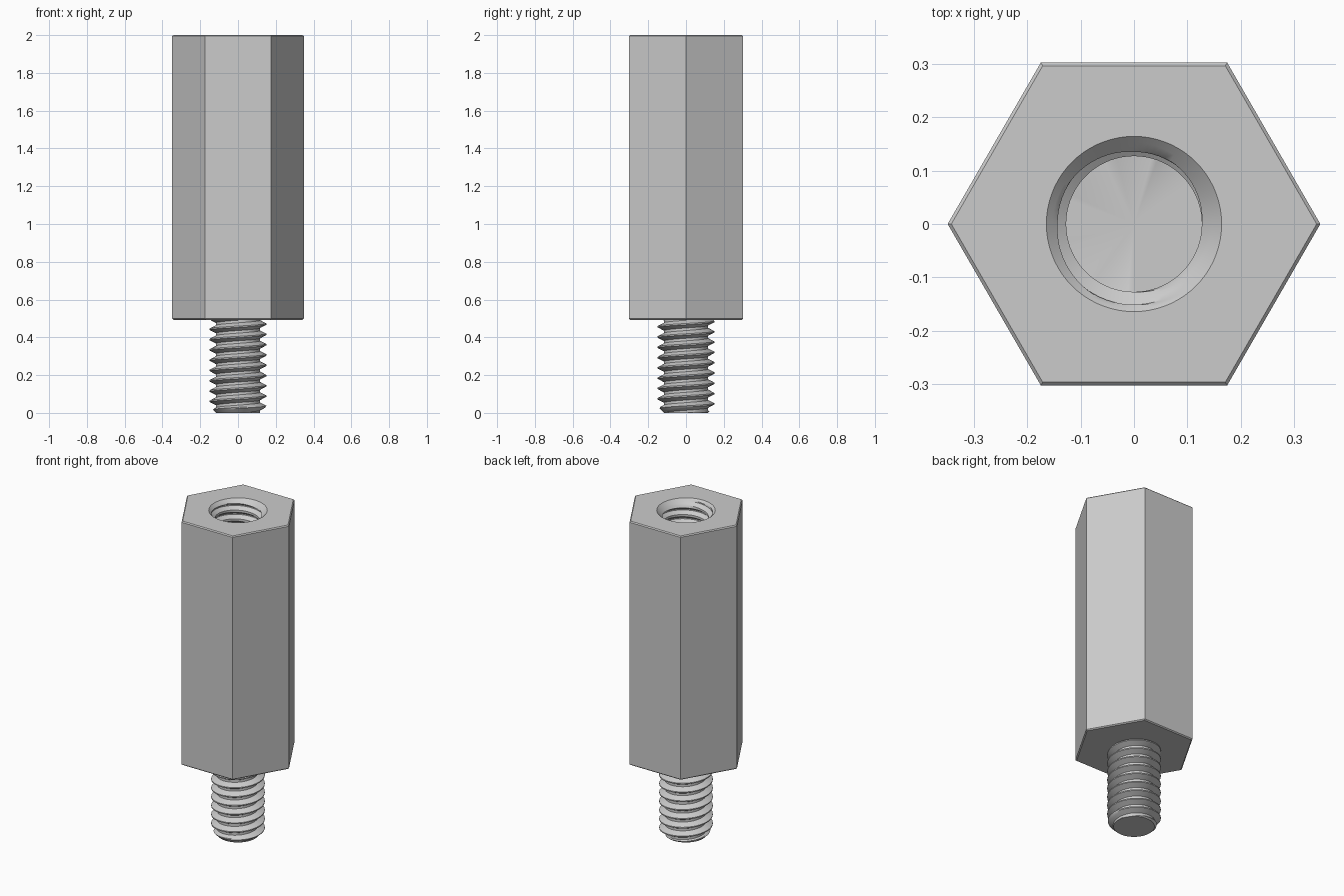
import bpy, bmesh, math

cube = bpy.data.objects.get("Cube")
if cube:
    bpy.data.objects.remove(cube)

SIDES = 72            # points around every ring, a multiple of six
PITCH = 0.0545
BODY_LOW, BODY_TOP = 0.493, 2.0
FLAT = 0.302          # centre to flat of the hexagon
BEVEL = 0.006
BORE_FLOOR, BORE_MOUTH = 1.2, 0.164

metal = bpy.data.materials.new("plain grey metal")
metal.use_nodes = True
grey = (0.6, 0.6, 0.6, 1)
metal.diffuse_color = grey
metal.node_tree.nodes["Principled BSDF"].inputs["Base Color"].default_value = grey


def skin(name, rows, point, flip=False):
    """Skin a grid whose point(row, angle) returns a radius and a height."""
    bm = bmesh.new()
    grid = []
    for row in range(rows):
        ring = []
        for i in range(SIDES + 1):
            a = math.tau * i / SIDES
            r, z = point(row, a)
            ring.append(bm.verts.new((r * math.cos(a), r * math.sin(a), z)))
        grid.append(ring)
    for low, high in zip(grid, grid[1:]):
        for i in range(SIDES):
            quad = [low[i], low[i + 1], high[i + 1], high[i]]
            bm.faces.new(quad[::-1] if flip else quad)
    bmesh.ops.remove_doubles(bm, verts=bm.verts, dist=0.00005)
    mesh = bpy.data.meshes.new(name)
    bm.to_mesh(mesh)
    bm.free()
    mesh.materials.append(metal)
    obj = bpy.data.objects.new(name, mesh)
    bpy.context.collection.objects.link(obj)
    bpy.ops.object.select_all(action='DESELECT')
    obj.select_set(True)
    bpy.context.view_layer.objects.active = obj
    bpy.ops.object.shade_smooth_by_angle(angle=math.radians(30))
    return obj


def hexagon(flat, a):
    """Radius of a hexagon with corners on the x axis."""
    return flat / math.cos(a % (math.pi / 3) - math.pi / 6)


def thread(name, low, high, root, crest, profile, limit, flip=False):
    """Right-handed helical thread, trimmed at both ends."""
    count = len(profile)
    turns = math.ceil((high - low) / PITCH) + 4

    def point(row, a):
        if row == 0:
            return 0, low
        turn, step = divmod(row, count)
        along, rise = profile[step]
        z = low + PITCH * (turn - 2 + along + a / math.tau)
        z = min(max(z, low), high)
        return limit(root + (crest - root) * rise, z), z

    return skin(name, turns * count, point, flip)


# Hexagonal body: underside, bevelled sides and the face around the bore
body_rings = [(0, BODY_LOW), (FLAT - BEVEL, BODY_LOW), (FLAT, BODY_LOW + BEVEL),
              (FLAT, BODY_TOP - BEVEL), (FLAT - BEVEL, BODY_TOP)]


def body_point(row, a):
    if row == len(body_rings):
        return BORE_MOUTH, BODY_TOP
    flat, z = body_rings[row]
    return hexagon(flat, a), z


skin("hex_body", len(body_rings) + 1, body_point)


# Thread outline over one pitch: position along the pitch, height above root
def outline(root_flat, crest_flat):
    flank = (1 - root_flat - crest_flat) / 2
    up = [(root_flat + flank * k / 3, k / 3) for k in range(4)]
    down = [(1 - flank * k / 3, k / 3) for k in (3, 2, 1)]
    return [(0, 0)] + up + down


# Threaded stud with a chamfered tip
thread("threaded_stud", 0, BODY_LOW + 0.003, 0.117, 0.15, outline(0.25, 0.125),
       lambda r, z: 0.115 if z <= 0 else min(r, 0.115 + z))


# Threaded bore with a countersunk mouth and a flat floor
def bore_limit(r, z):
    if z <= BORE_FLOOR:
        return 0.127
    if z >= BODY_TOP:
        return BORE_MOUTH
    return max(r, BORE_MOUTH - (BODY_TOP - z))


thread("threaded_bore", BORE_FLOOR, BODY_TOP, 0.127, 0.151, outline(0.25, 0.125),
       bore_limit, flip=True)
